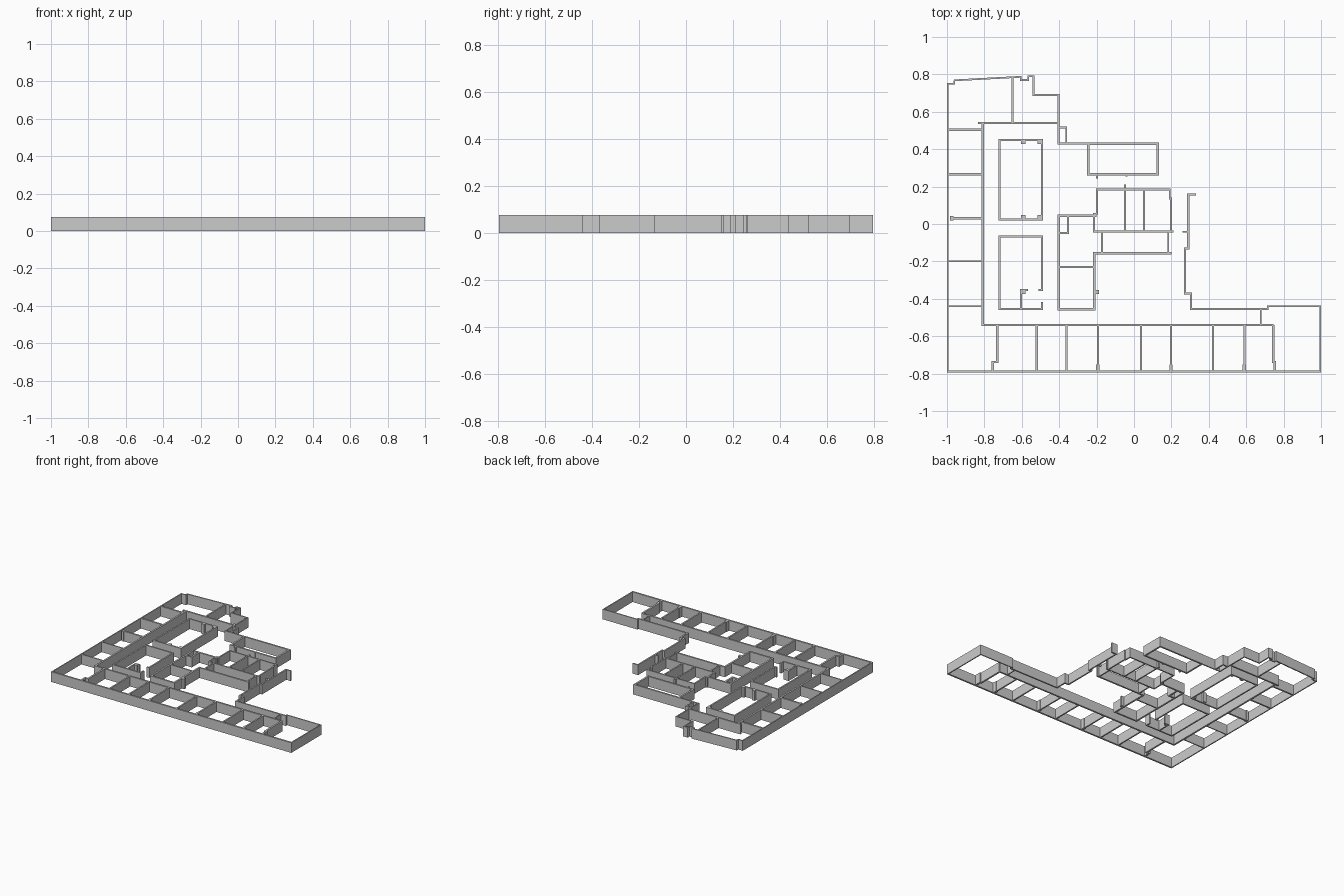
import bpy, bmesh
from mathutils import Vector

H = 0.076      # wall height
T = 0.013      # standard wall thickness
THIN = 0.008   # thin wall thickness


def finish(name, bm):
    bmesh.ops.recalc_face_normals(bm, faces=bm.faces[:])
    me = bpy.data.meshes.new(name)
    bm.to_mesh(me)
    bm.free()
    ob = bpy.data.objects.new(name, me)
    bpy.context.collection.objects.link(ob)
    return ob


def wall(name, pts, t=T, closed=False):
    """Mitred wall along a centre line, standing on z = 0."""
    p = [Vector(q) for q in pts]
    n = len(p)
    segs = n if closed else n - 1
    normals = []
    for i in range(segs):
        d = (p[(i + 1) % n] - p[i]).normalized()
        normals.append(Vector((-d.y, d.x)))
    bm = bmesh.new()
    rings = []
    for i in range(n):
        if closed:
            a, b = normals[i - 1], normals[i]
        else:
            a, b = normals[max(i - 1, 0)], normals[min(i, segs - 1)]
        off = (a + b) / (1 + a.dot(b)) * t / 2
        l, r = p[i] + off, p[i] - off
        rings.append([bm.verts.new((v.x, v.y, z))
                      for v, z in ((l, 0), (r, 0), (r, H), (l, H))])
    for i in range(segs):
        A, B = rings[i], rings[(i + 1) % n]
        for k in range(4):
            bm.faces.new((A[k], A[(k + 1) % 4], B[(k + 1) % 4], B[k]))
    if not closed:
        bm.faces.new(rings[0])
        bm.faces.new(rings[-1])
    return finish(name, bm)


def post(name, x, y, sx=0.024, sy=0.02):
    wall(name, [(x - sx / 2, y), (x + sx / 2, y)], sy)


def room(name, x0, x1, y0, y1, t=T):
    wall(name, [(x0, y0), (x1, y0), (x1, y1), (x0, y1)], t, True)


# Outer shell: west, south and east sides
wall("south_wall", [(-1, -0.7885), (1, -0.7885)])
wall("west_wall", [(-0.96, 0.768), (-0.96, 0.75), (-0.996, 0.75), (-0.996, -0.79)], THIN)
wall("east_wall", [(0.996, -0.79), (0.996, -0.441), (0.715, -0.441), (0.715, -0.455)], THIN)
wall("entrance_wall", [(0.72, -0.455), (0.305, -0.455), (0.305, -0.371), (0.273, -0.371),
                       (0.273, -0.13), (0.29, -0.13), (0.29, 0.157), (0.332, 0.157)], 0.011)
wall("entrance_stub", [(0.26, -0.041), (0.292, -0.041)], 0.009)

# North wing, with the slightly slanted facade
wall("north_facade", [(-0.963, 0.768), (-0.605, 0.787), (-0.605, 0.77), (-0.566, 0.77),
                      (-0.566, 0.7905), (-0.537, 0.7905), (-0.537, 0.69), (-0.404, 0.69),
                      (-0.404, 0.43), (-0.245, 0.43)], 0.009)
wall("north_niche", [(-0.404, 0.515), (-0.362, 0.515), (-0.362, 0.43)], 0.01)
wall("north_divider", [(-0.65, 0.54), (-0.65, 0.784)], 0.01)
wall("north_corridor_wall", [(-0.835, 0.54), (-0.404, 0.54)])
room("north_hall", -0.245, 0.127, 0.267, 0.43)
post("hall_stub_west", -0.198, 0.254, 0.01, 0.02)
post("hall_stub_east", -0.04, 0.26, 0.01, 0.012)

# L-shaped corridor wall
wall("corridor_wall", [(-0.809, 0.54), (-0.809, -0.54), (0.745, -0.54)])

# West room dividers
for i, (y, t) in enumerate([(0.505, T), (0.267, T), (0.031, T), (-0.2, THIN), (-0.441, THIN)]):
    x0 = -0.975 if i == 2 else -0.996
    wall(f"west_divider_{i}", [(x0, y), (-0.809, y)], t)
post("west_pier", -0.974, 0.032, 0.018, 0.024)

# South room dividers and their piers
for i, x in enumerate([-0.52, -0.36, -0.193, 0.038, 0.198, 0.422, 0.59]):
    wall(f"south_divider_{i}", [(x, -0.54), (x, -0.788)], 0.011)
    if i in (2, 4, 6):
        post(f"south_pier_{i}", x, -0.767, 0.018, 0.032)
for name, x, jog in (("south_west_end", -0.731, -0.024), ("south_east_end", 0.744, 0.008)):
    wall(name, [(x, -0.54), (x, -0.738), (x + jog, -0.738), (x + jog, -0.788)])
wall("east_link_wall", [(0.678, -0.455), (0.678, -0.54)], THIN)

# Upper courtyard with paired piers
room("upper_courtyard", -0.719, -0.492, 0.025, 0.45, 0.011)
for i, x in enumerate([-0.593, -0.504]):
    for j, y in enumerate([0.037, 0.438]):
        post(f"courtyard_pier_{i}{j}", x, y)

# Lower courtyard, open at its south-east corner
wall("lower_courtyard", [(-0.51, -0.353), (-0.493, -0.353), (-0.493, -0.068), (-0.719, -0.068),
                         (-0.719, -0.455), (-0.493, -0.455), (-0.493, -0.418)], 0.011)
wall("courtyard_store", [(-0.605, -0.455), (-0.605, -0.353), (-0.568, -0.353)], 0.01)
post("store_pier", -0.592, -0.364)

# Core: western rooms
wall("core_west", [(-0.2, 0.043), (-0.403, 0.043), (-0.403, -0.455), (-0.213, -0.455),
                   (-0.213, -0.156), (0.2, -0.156)])
wall("core_shaft", [(-0.353, 0.043), (-0.353, -0.048), (-0.403, -0.048)])
wall("core_cross_wall", [(-0.403, -0.23), (-0.213, -0.23)], 0.01)
post("core_pier", -0.199, -0.363)

# Core: central rooms
wall("core_north", [(0.21, -0.04), (-0.213, -0.04), (-0.213, 0.055), (-0.198, 0.055),
                    (-0.198, 0.185), (0.191, 0.185), (0.191, 0.137), (0.197, 0.137),
                    (0.197, -0.04)], 0.01)
for i, (x, y0, y1) in enumerate([(-0.049, -0.04, 0.21), (0.053, -0.04, 0.185),
                                 (-0.172, -0.156, -0.04), (0.183, -0.156, -0.04)]):
    wall(f"core_divider_{i}", [(x, y0), (x, y1)], 0.01)
